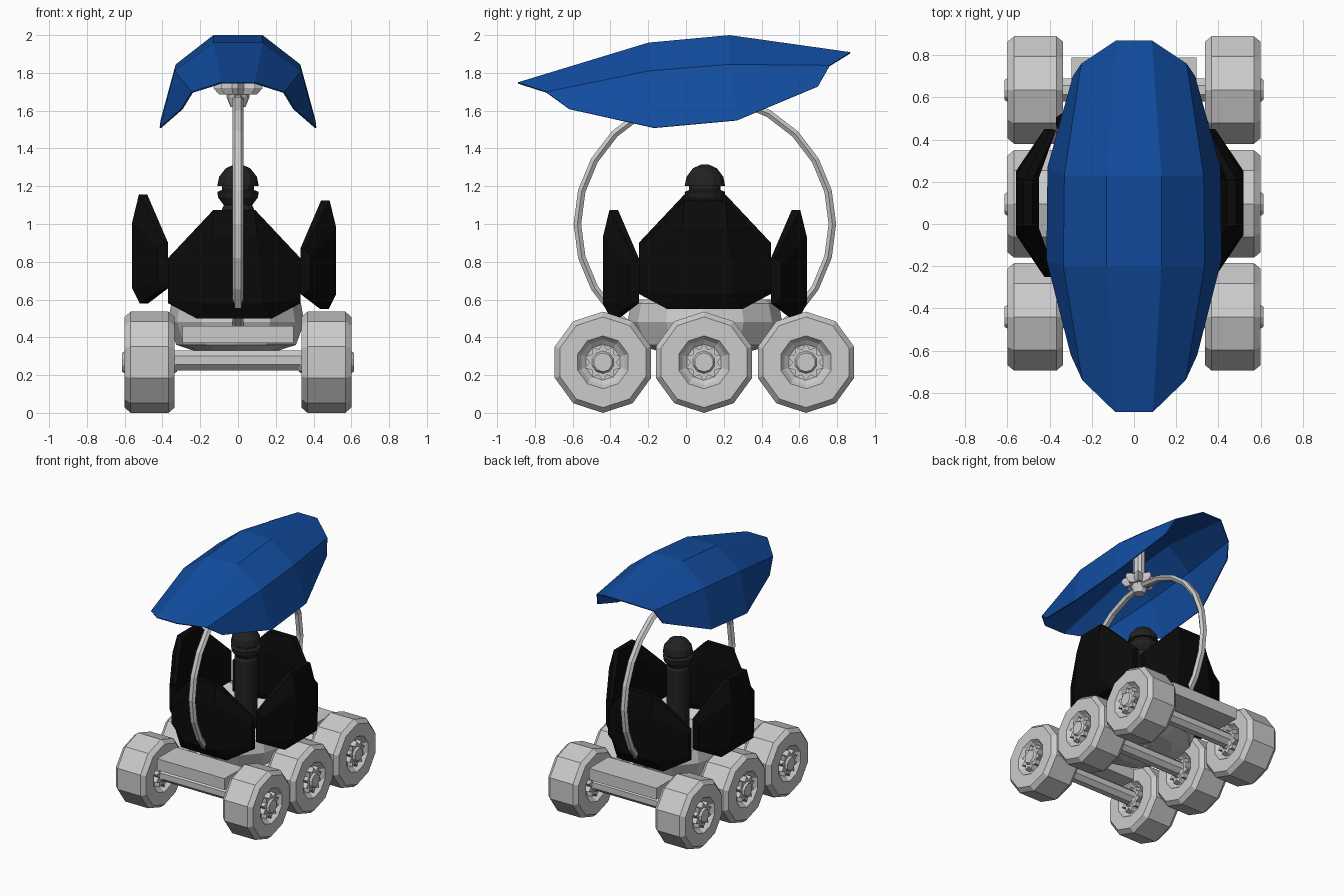
import bpy, bmesh, math
from mathutils import Matrix, Vector

if "Cube" in bpy.data.objects:
    bpy.data.objects.remove(bpy.data.objects["Cube"])

TO_X = Matrix.Rotation(math.pi / 2, 4, 'Y')   # turns a z axis into an x axis


def material(name, rgb):
    m = bpy.data.materials.new(name)
    m.diffuse_color = (*rgb, 1)
    m.use_nodes = True
    m.node_tree.nodes["Principled BSDF"].inputs["Base Color"].default_value = m.diffuse_color
    return m


BLUE = material("blue", (0.006, 0.075, 0.36))
BLACK = material("black", (0.003, 0.003, 0.003))
DARK = material("dark_grey", (0.016, 0.016, 0.016))


def finish(name, verts, faces, matrix=None, mat=None):
    bm = bmesh.new()
    vs = [bm.verts.new(v) for v in verts]
    for f in faces:
        bm.faces.new([vs[i] for i in f])
    bmesh.ops.remove_doubles(bm, verts=bm.verts, dist=1e-5)
    bmesh.ops.recalc_face_normals(bm, faces=bm.faces)
    if matrix:
        bm.transform(matrix)
    me = bpy.data.meshes.new(name)
    bm.to_mesh(me)
    bm.free()
    ob = bpy.data.objects.new(name, me)
    bpy.context.collection.objects.link(ob)
    if mat:
        me.materials.append(mat)
    return ob


def lathe(name, profile, n, matrix=None, mat=None, closed=False, star=1.0):
    """Spin (radius, height) points round z; star < 1 pulls in every second column."""
    k = len(profile)
    verts = []
    for i in range(n):
        a, s = 2 * math.pi * i / n, star if i % 2 else 1.0
        verts += [(r * s * math.cos(a), r * s * math.sin(a), z) for r, z in profile]
    faces = []
    for i in range(n):
        j = (i + 1) % n
        for p in range(k if closed else k - 1):
            q = (p + 1) % k
            faces.append((i * k + p, j * k + p, j * k + q, i * k + q))
    if not closed:
        faces.append([i * k for i in range(n)])
        faces.append([i * k + k - 1 for i in range(n)])
    return finish(name, verts, faces, matrix, mat)


def box(name, lo, hi):
    verts = [(x, y, z) for x in (lo[0], hi[0]) for y in (lo[1], hi[1]) for z in (lo[2], hi[2])]
    faces = [(0, 1, 3, 2), (4, 5, 7, 6), (0, 1, 5, 4), (2, 3, 7, 6), (0, 2, 6, 4), (1, 3, 7, 5)]
    return finish(name, verts, faces)


# Wheels, star hubs and axles
half = [(0.095, 0.085), (0.12, 0.105), (0.14, 0.132), (0.24, 0.132), (0.268, 0.1)]
tyre = half + [(r, -h) for r, h in reversed(half)]
for row, y in zip(("front", "middle", "rear"), (-0.44, 0.095, 0.635)):
    for side, x in (("left", -0.468), ("right", 0.468)):
        m = Matrix.Translation((x, y, 0.268)) @ TO_X
        lathe(f"{row}_{side}_wheel", tyre, 10, m)
        lathe(f"{row}_{side}_hub_star", [(0.1, -0.13), (0.1, 0.13)], 20, m, star=0.7)
        lathe(f"{row}_{side}_hub_cap", [(0.05, -0.145), (0.06, -0.13), (0.06, 0.13), (0.05, 0.145)], 10, m)
    lathe(f"{row}_axle", [(0.058, -0.36), (0.058, 0.36)], 8,
          Matrix.Translation((0, y, 0.278)) @ TO_X @ Matrix.Rotation(math.pi / 8, 4, 'Z'))

# Chassis beams and bowl
box("front_beam", (-0.295, -0.59, 0.37), (0.295, -0.35, 0.46))
box("rear_beam", (-0.295, 0.55, 0.37), (0.295, 0.79, 0.46))
lathe("body_bowl", [(0.22, 0.32), (0.36, 0.36), (0.41, 0.48), (0.39, 0.58), (0.36, 0.6), (0.3, 0.54)], 12,
      Matrix.Translation((-0.01, 0.1, 0)) @ Matrix.Diagonal((0.88, 1, 1, 1)))

# Central column with domed head
lathe("column", [(0.085, 0.5), (0.085, 1.08), (0.075, 1.1), (0.105, 1.14), (0.11, 1.17), (0.085, 1.18),
                 (0.085, 1.2), (0.11, 1.2), (0.1, 1.25), (0.065, 1.295), (0.02, 1.315)], 14,
      Matrix.Translation((0, 0.1, 0)), DARK)

# Four faceted black panels around the column
MID = [(0.2, 0.0), (0.15, 0.08), (0.12, 0.43), (0.11, 0.575)]       # half width, height
EDGE_Z = (0.08, 0.11, 0.29, 0.32)
OUT_MID, OUT_EDGE = (0.50, 0.54, 0.54, 0.505), (0.37, 0.405, 0.405, 0.37)
IN_MID = (0.455, 0.43, 0.43, 0.46)


def panel(name, angle, base):
    verts = []
    for (u, z), ez, om, oe, im in zip(MID, EDGE_Z, OUT_MID, OUT_EDGE, IN_MID):
        outer = [(-0.35, -oe, ez), (-u, -om, z), (u, -om, z), (0.35, -oe, ez)]
        inner = [(0.345, -0.35, ez), (u, -im, z), (-u, -im, z), (-0.345, -0.35, ez)]
        verts += outer + inner
    faces = [(r * 8 + c, r * 8 + (c + 1) % 8, r * 8 + 8 + (c + 1) % 8, r * 8 + 8 + c)
             for r in range(3) for c in range(8)]
    for r in (0, 24):
        faces += [(r + c, r + c + 1, r + 6 - c, r + 7 - c) for c in range(3)]
    m = Matrix.Translation((-0.02, 0.1, base)) @ Matrix.Rotation(angle, 4, 'Z')
    finish(name, verts, faces, m, BLACK)


for i, (side, base) in enumerate((("front", 0.5), ("right", 0.55), ("rear", 0.5), ("left", 0.58))):
    panel(f"{side}_panel", i * math.pi / 2, base)

# Upright hoop
lathe("hoop", [(0.695, -0.015), (0.695, 0.015), (0.675, 0.03), (0.655, 0.015), (0.655, -0.015), (0.675, -0.03)],
      24, Matrix.Translation((0, 0.1, 1.0)) @ TO_X, closed=True)

# Star bracket joining hoop and canopy
at = Matrix.Translation((0, 0.06, 0))
lathe("bracket_star", [(0.1, 1.685), (0.13, 1.72), (0.12, 1.75)], 16, at, star=0.65)
lathe("bracket_stem", [(0.04, 1.62), (0.06, 1.67), (0.06, 1.75), (0.045, 1.78), (0.045, 1.97)], 10, at)

# Canopy: four stations from front to rear, each half mirrored in x
half_rows = [
    [(0.09, -0.89, 1.75), (0.245, -0.74, 1.70), (0.30, -0.62, 1.61)],
    [(0.13, -0.20, 1.96), (0.335, -0.20, 1.81), (0.415, -0.17, 1.51)],
    [(0.13, 0.23, 2.00), (0.330, 0.23, 1.845), (0.41, 0.27, 1.55)],
    [(0.085, 0.87, 1.91), (0.25, 0.76, 1.84), (0.29, 0.70, 1.73)],
]
verts = []
for row in half_rows:
    verts += [(-x, y, z) for x, y, z in reversed(row)] + row
faces = [(r * 6 + c, r * 6 + c + 1, r * 6 + c + 7, r * 6 + c + 6) for r in range(3) for c in range(5)]
canopy = finish("canopy", verts, faces, mat=BLUE)
if canopy.data.polygons[7].normal.z < 0:
    canopy.data.flip_normals()
shell = canopy.modifiers.new("thickness", 'SOLIDIFY')
shell.thickness = 0.008
shell.offset = -1
